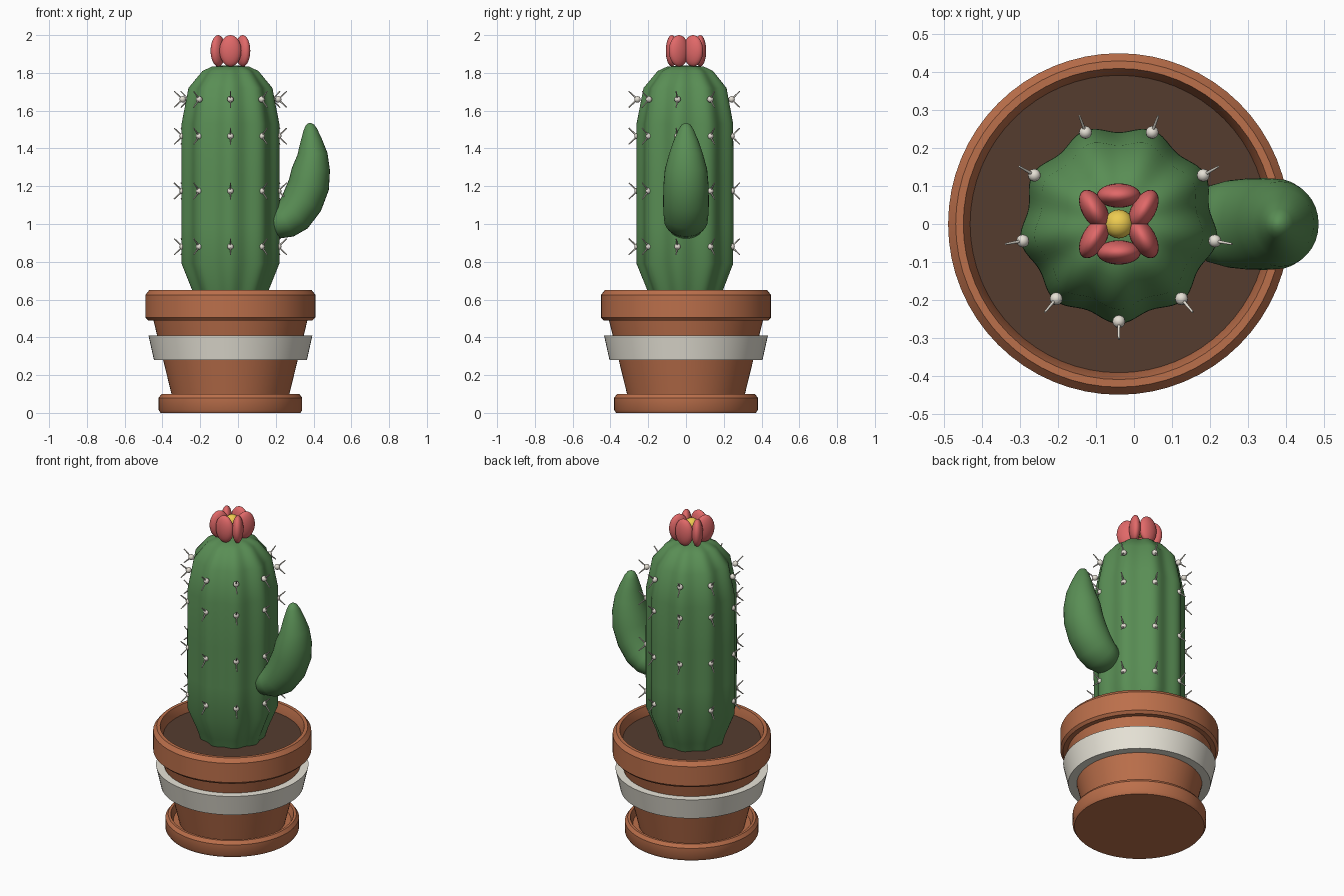
import bpy, bmesh
from math import sin, cos, pi, radians
from mathutils import Vector, Matrix

if "Cube" in bpy.data.objects:
    bpy.data.objects.remove(bpy.data.objects["Cube"])

CX = -0.04  # pot and cactus axis


def material(name, rgb):
    m = bpy.data.materials.new(name)
    m.diffuse_color = (*rgb, 1)
    m.use_nodes = True
    m.node_tree.nodes["Principled BSDF"].inputs["Base Color"].default_value = m.diffuse_color
    return m


TERRACOTTA = material("terracotta", (0.50, 0.16, 0.07))
CREAM = material("cream", (0.80, 0.77, 0.68))
SOIL = material("soil", (0.09, 0.045, 0.028))
GREEN = material("green", (0.10, 0.27, 0.09))
BONE = material("bone", (0.78, 0.74, 0.66))
RED = material("red", (0.75, 0.14, 0.14))
YELLOW = material("yellow", (0.85, 0.60, 0.08))


def finish(name, bm, mat, angle=35):
    bmesh.ops.recalc_face_normals(bm, faces=bm.faces)
    me = bpy.data.meshes.new(name)
    bm.to_mesh(me)
    bm.free()
    me.materials.append(mat)
    ob = bpy.data.objects.new(name, me)
    bpy.context.collection.objects.link(ob)
    bpy.context.view_layer.objects.active = ob
    ob.select_set(True)
    bpy.ops.object.shade_smooth_by_angle(angle=radians(angle))
    ob.select_set(False)
    return ob


def loft(name, rings, mat, closed=False, angle=35):
    """Skin a list of point rings; cap the ends or close the loop."""
    bm = bmesh.new()
    vs = [[bm.verts.new(p) for p in r] for r in rings]
    n = len(vs[0])
    pairs = list(zip(vs, vs[1:])) + ([(vs[-1], vs[0])] if closed else [])
    for a, b in pairs:
        for i in range(n):
            j = (i + 1) % n
            bm.faces.new((a[i], a[j], b[j], b[i]))
    if not closed:
        bm.faces.new(vs[0])
        bm.faces.new(vs[-1])
    return finish(name, bm, mat, angle)


def circle(r, z, n=64, ribs=0.0):
    pts = []
    for i in range(n):
        a = 2 * pi * i / n - pi / 2
        rr = r * (1 + ribs * (cos(9 * (a + pi / 2)) - 1))
        pts.append((CX + rr * cos(a), rr * sin(a), z))
    return pts


def lathe(name, profile, mat, closed=False):
    return loft(name, [circle(r, z) for r, z in profile], mat, closed)


# Pot, saucer, band and soil
lathe("saucer", [(0.37, 0), (0.38, 0.015), (0.38, 0.08), (0.365, 0.10),
                 (0.35, 0.10), (0.335, 0.06)], TERRACOTTA)
lathe("pot_body", [(0.295, 0.03), (0.415, 0.52)], TERRACOTTA)
lathe("pot_rim", [(0.40, 0.49), (0.435, 0.49), (0.45, 0.505), (0.45, 0.625),
                  (0.43, 0.65), (0.41, 0.65), (0.385, 0.57)], TERRACOTTA, True)
lathe("pot_band", [(0.345, 0.28), (0.405, 0.28), (0.434, 0.41), (0.375, 0.41)], CREAM, True)
lathe("soil", [(0.392, 0.55), (0.392, 0.595)], SOIL)

# Ribbed cactus body
body = [(0.18, 0.57), (0.205, 0.65), (0.262, 0.79), (0.263, 1.0), (0.263, 1.25),
        (0.262, 1.53), (0.225, 1.72), (0.15, 1.81), (0.10, 1.833), (0.03, 1.84)]
loft("cactus_body", [circle(r, z, 108, 0.04) for r, z in body], GREEN, angle=60)

# Side arm: x, z, in-plane radius, radius in y, lean of the axis from vertical
arm = [(0.165, 0.995, 0.05, 0.06, 80), (0.195, 1.0, 0.08, 0.10, 75),
       (0.25, 1.018, 0.095, 0.115, 62), (0.30, 1.06, 0.108, 0.12, 50),
       (0.345, 1.13, 0.112, 0.121, 33), (0.376, 1.21, 0.109, 0.119, 16),
       (0.386, 1.29, 0.101, 0.112, 4), (0.394, 1.37, 0.080, 0.090, -4),
       (0.388, 1.44, 0.058, 0.066, -7), (0.383, 1.50, 0.036, 0.040, -7),
       (0.381, 1.525, 0.022, 0.024, -5), (0.38, 1.535, 0.006, 0.006, 0)]
rings = []
for x, z, r, ry, lean in arm:
    t = radians(lean)
    ang = [2 * pi * i / 32 for i in range(32)]
    rings.append([(x + r * cos(a) * cos(t), ry * sin(a), z - r * cos(a) * sin(t)) for a in ang])
loft("cactus_arm", rings, GREEN, angle=60)

# Spine clusters: a bead with one spine up and one down on each rib
beads, spines = bmesh.new(), bmesh.new()
for z in (0.88, 1.175, 1.465, 1.66):
    for k in range(9):
        a = radians(270 + 40 * k)
        out = Vector((cos(a), sin(a), 0))
        c = Vector((CX, 0, z)) + out * 0.257
        bmesh.ops.create_uvsphere(beads, u_segments=12, v_segments=8, radius=0.017,
                                  matrix=Matrix.Translation(c))
        for s in (1, -1):
            d = out * 0.046 + Vector((0, 0, 0.043 * s))
            rot = d.to_track_quat('Z', 'Y').to_matrix().to_4x4()
            bmesh.ops.create_cone(spines, cap_ends=True, segments=6, radius1=0.005,
                                  radius2=0.003, depth=d.length,
                                  matrix=Matrix.Translation(c + d / 2) @ rot)
finish("spine_beads", beads, BONE, 60)
finish("spines", spines, BONE, 61)

# Flower: six upright petals round a yellow centre
for k in range(6):
    a = radians(30 + 60 * k)
    bm = bmesh.new()
    m = (Matrix.Translation((CX + 0.075 * cos(a), 0.075 * sin(a), 1.917))
         @ Matrix.Rotation(pi / 2 - a, 4, 'Z') @ Matrix.Diagonal((0.058, 0.032, 0.083, 1)))
    bmesh.ops.create_uvsphere(bm, u_segments=24, v_segments=16, radius=1, matrix=m)
    finish(f"petal_{k + 1}", bm, RED, 60)
bm = bmesh.new()
bmesh.ops.create_uvsphere(bm, u_segments=24, v_segments=16, radius=0.038,
                          matrix=Matrix.Translation((CX, 0, 1.94)))
finish("flower_centre", bm, YELLOW, 60)
